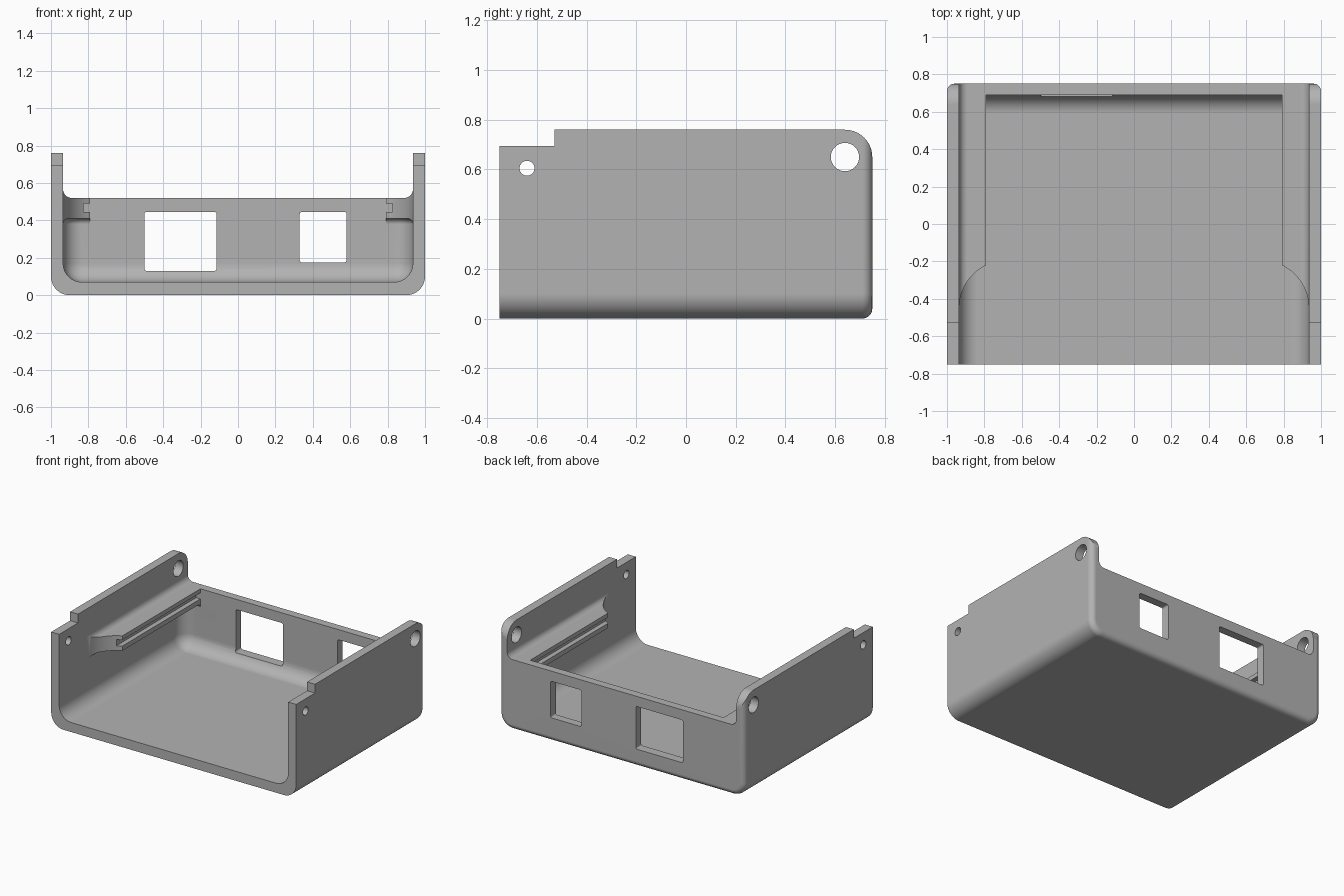
import bpy, bmesh, math
from mathutils import Vector

if "Cube" in bpy.data.objects:
    bpy.data.objects.remove(bpy.data.objects["Cube"], do_unlink=True)

grey = bpy.data.materials.new("plain grey")
grey.use_nodes = True
colour = (0.45, 0.45, 0.45, 1)
grey.diffuse_color = colour
grey.node_tree.nodes["Principled BSDF"].inputs["Base Color"].default_value = colour


def make_object(name, bm):
    bmesh.ops.recalc_face_normals(bm, faces=bm.faces)
    mesh = bpy.data.meshes.new(name)
    bm.to_mesh(mesh)
    bm.free()
    mesh.materials.append(grey)
    obj = bpy.data.objects.new(name, mesh)
    bpy.context.collection.objects.link(obj)
    return obj


def box(name, low, high, *rounds):
    """Box with (edge rule, radius) rounding steps; a rule tests both edge ends."""
    bm = bmesh.new()
    bmesh.ops.create_cube(bm, size=1)
    for v in bm.verts:
        v.co = Vector([l + (h - l) * (c + 0.5) for l, h, c in zip(low, high, v.co)])
    for rule, radius in rounds:
        edges = [e for e in bm.edges if rule(e.verts[0].co, e.verts[1].co)]
        bmesh.ops.bevel(bm, geom=edges, offset=radius, segments=10,
                        profile=0.5, affect='EDGES', clamp_overlap=False)
    return make_object(name, bm)


def prism(name, points, direction):
    """Extrude a closed outline of 3D points along a direction."""
    bm = bmesh.new()
    face = bm.faces.new([bm.verts.new(p) for p in points])
    new = bmesh.ops.extrude_face_region(bm, geom=[face])["geom"]
    bmesh.ops.translate(bm, vec=direction,
                        verts=[v for v in new if isinstance(v, bmesh.types.BMVert)])
    return make_object(name, bm)


def arc(cx, cy, r, start, end, steps):
    angles = [math.radians(start + (end - start) * i / steps) for i in range(steps + 1)]
    return [(cx + r * math.cos(a), cy + r * math.sin(a)) for a in angles]


def combine(target, tool, operation='DIFFERENCE'):
    mod = target.modifiers.new("cut", 'BOOLEAN')
    mod.operation, mod.solver, mod.object = operation, 'EXACT', tool
    bpy.context.view_layer.objects.active = target
    bpy.ops.object.modifier_apply(modifier=mod.name)
    bpy.data.objects.remove(tool, do_unlink=True)


def both(axis, value):
    return lambda a, b: abs(a[axis] - value) < 1e-4 and abs(b[axis] - value) < 1e-4


WALL, FLOOR, BACK = 0.935, 0.07, 0.69
RAIL_LOW, RAIL_TOP = 0.41, 0.52

# Outer block: rounded long lower edges, then rounded back edges
along_y = lambda a, b: abs(a.y - b.y) > 0.5
low_sides = lambda z: (lambda a, b: both(2, z)(a, b) and along_y(a, b))
case = box("open_case", (-1, -0.75, 0), (1, 0.75, 0.9),
           (low_sides(0), 0.1),
           (lambda a, b: both(1, 0.75)(a, b) and not both(2, 0.9)(a, b), 0.04))

# Side outline: front step and rounded rear ear
outline = [(-0.8, -0.1), (0.8, -0.1), (0.8, 0.65), (0.75, 0.65)]
outline += arc(0.64, 0.65, 0.11, 0, 90, 14)[1:]
outline += [(-0.53, 0.76), (-0.53, 0.695), (-0.8, 0.695)]
combine(case, prism("side_outline", [(-1.2, y, z) for y, z in outline], (2.4, 0, 0)),
        'INTERSECT')

# Lower cavity below the rails, open at the front
front = both(1, -2)
combine(case, box(
    "lower_cavity", (-WALL, -2, FLOOR), (WALL, BACK, RAIL_LOW),
    (lambda a, b: not front(a, b) and (both(2, FLOOR)(a, b) or
        (both(1, BACK)(a, b) and abs(a.z - b.z) > 0.1)), 0.1),
    (lambda a, b: both(2, RAIL_LOW)(a, b) and not front(a, b), 0.03)))

# Channel between the rails, flaring out to the walls near the front
flare = arc(0.68, -0.45, 0.255, 0, 64.4, 14)
half = [(WALL, -2)] + flare[:-1] + [(0.79, flare[-1][1]), (0.79, BACK)]
loop = half + [(-x, y) for x, y in reversed(half)]
combine(case, prism("channel", [(x, y, 0.2) for x, y in loop], (0, 0, 1)))

# Upper opening above the rails and the low back wall
combine(case, box("upper_opening", (-WALL, -2, RAIL_TOP), (WALL, 2, 1.5),
                  (low_sides(RAIL_TOP), 0.045)))

# Slots along both rails
combine(case, box("rail_slot", (-0.825, -2, 0.445), (0.825, BACK, 0.49)))

# Back wall windows
upright = lambda a, b: abs(a.y - b.y) > 0.1
for left, right, bottom in ((-0.5, -0.115, 0.13), (0.33, 0.58, 0.175)):
    combine(case, box("window", (left, 0.5, bottom), (right, 1, 0.445), (upright, 0.012)))

# Round holes through both side walls
for y, z, r in ((0.64, 0.65, 0.057), (-0.64, 0.605, 0.03)):
    ring = arc(y, z, r, 0, 360, 32)[:-1]
    combine(case, prism("hole", [(-1.2, a, b) for a, b in ring], (2.4, 0, 0)))

# Smooth shading on the rounded edges only
bpy.ops.object.select_all(action='DESELECT')
case.select_set(True)
bpy.context.view_layer.objects.active = case
bpy.ops.object.shade_smooth_by_angle(angle=math.radians(30))
weighted = case.modifiers.new("weighted normals", 'WEIGHTED_NORMAL')
weighted.keep_sharp = True
